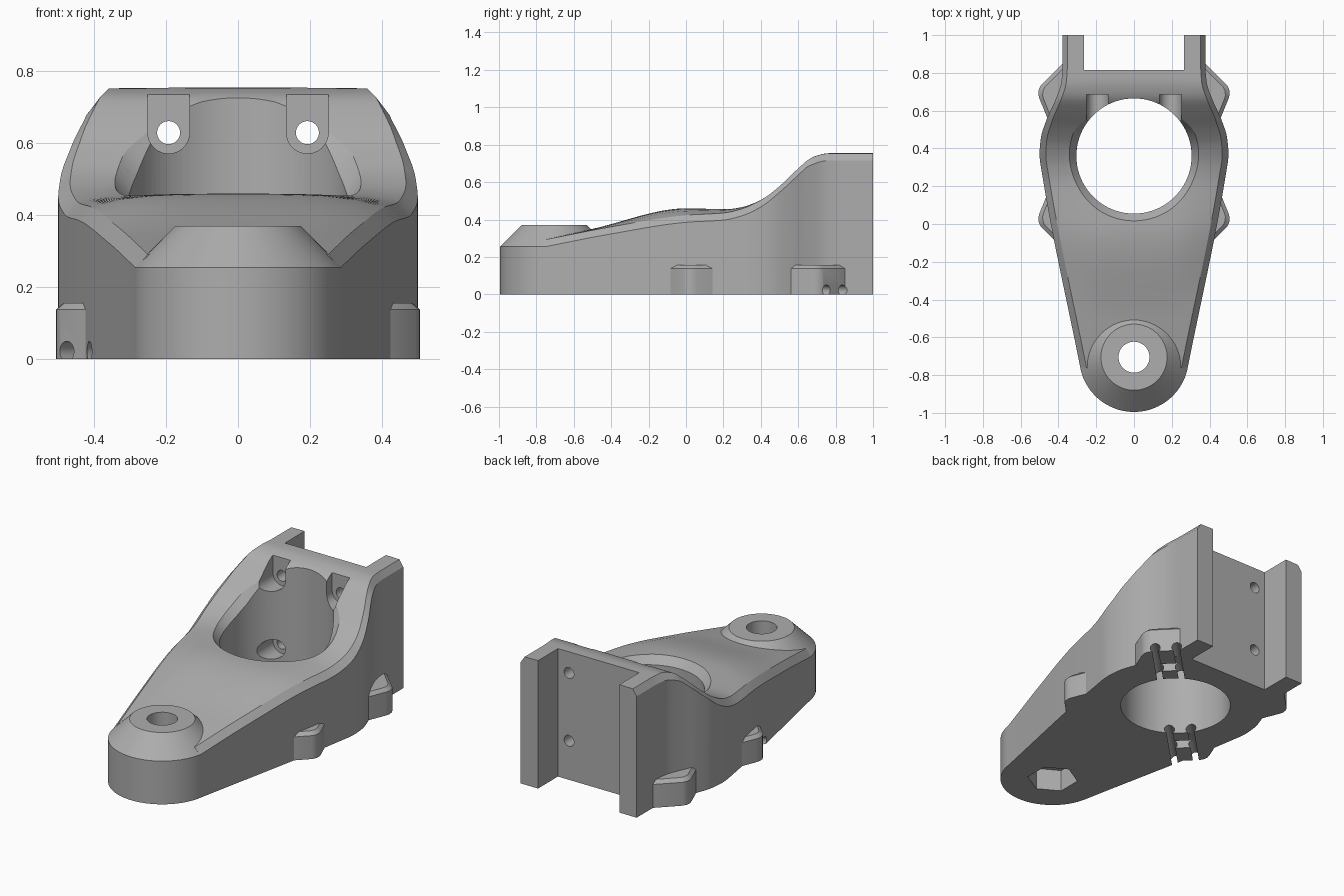
import bpy
import bmesh
from math import sin, cos, pi, radians, sqrt

cube = bpy.data.objects.get("Cube")
if cube:
    bpy.data.objects.remove(cube)

grey = bpy.data.materials.new("plain grey")
grey.use_nodes = True
GREY = (0.42, 0.42, 0.42, 1)
grey.diffuse_color = GREY
grey.node_tree.nodes["Principled BSDF"].inputs["Base Color"].default_value = GREY


def curve(points):
    """Smooth curve through the points that never overshoots them."""
    slope = [(b[1] - a[1]) / (b[0] - a[0]) for a, b in zip(points, points[1:])]
    tangent = [slope[0]]
    for a, b in zip(slope, slope[1:]):
        tangent.append(2 * a * b / (a + b) if a * b > 0 else 0)
    tangent.append(slope[-1])

    def value(y):
        i = 0
        while i < len(slope) - 1 and y > points[i + 1][0]:
            i += 1
        (start, low), (end, high) = points[i], points[i + 1]
        h = end - start
        u = min(max((y - start) / h, 0), 1)
        ease = u * u * (3 - 2 * u)
        return (low + (high - low) * ease + h * u * (1 - u) *
                (tangent[i] * (1 - u) - tangent[i + 1] * u))
    return value


def loft(name, rings):
    """Closed solid through rings of equal point count."""
    bm = bmesh.new()
    loops = [[bm.verts.new(p) for p in ring] for ring in rings]
    n = len(loops[0])
    for a, b in zip(loops, loops[1:]):
        for i in range(n):
            j = (i + 1) % n
            bm.faces.new((a[i], a[j], b[j], b[i]))
    bm.faces.new(loops[0])
    bm.faces.new(loops[-1])
    bmesh.ops.recalc_face_normals(bm, faces=bm.faces)
    mesh = bpy.data.meshes.new(name)
    bm.to_mesh(mesh)
    bm.free()
    mesh.materials.append(grey)
    obj = bpy.data.objects.new(name, mesh)
    bpy.context.collection.objects.link(obj)
    return obj


def circle(r, count=64, turn=0):
    return [(r * cos(turn + 2 * pi * i / count), r * sin(turn + 2 * pi * i / count))
            for i in range(count)]


def combine(target, tool, operation):
    mod = target.modifiers.new(operation.lower(), 'BOOLEAN')
    mod.operation = operation
    mod.solver = 'EXACT'
    mod.object = tool
    bpy.context.view_layer.objects.active = target
    bpy.ops.object.modifier_apply(modifier=mod.name)
    bpy.data.objects.remove(tool)


def cut(tool):
    combine(body, tool, 'DIFFERENCE')


def join(tool):
    combine(body, tool, 'UNION')


# Plan half-width, crown height and shoulder height along the length
width = curve([(-.762, .284), (.25, .484), (.37, .5), (.45, .494), (.55, .464),
               (.65, .419), (.75, .385), (.83, .378), (1, .378)])
crown = curve([(-1, .24), (-.5, .35), (0, .46), (.22, .461), (.3, .47), (.4, .505),
               (.5, .578), (.6, .673), (.68, .735), (.77, .755), (1, .755)])
shoulder = curve([(-.762, .253), (-.4, .323), (0, .385), (.2, .397), (.3, .42), (.4, .467),
                  (.5, .545), (.6, .637), (.66, .688), (.76, .715), (1, .715)])
NOSE = -.705
BORE_Y = .36
BORE_R = .305


# Main body: bevelled, slightly crowned sections from nose to back
def section(y):
    w, side, top = width(y), shoulder(y), crown(y)
    inner = w - .033 + .008 * min(max((y - .5) / .3, 0), 1)
    edge = min(top, side + .038)
    ring = [(-w, y, 0), (w, y, 0), (w, y, side)]
    for i in range(11):
        f = 1 - i / 5
        ring.append((inner * f, y, edge + (top - edge) * (1 - f ** 4)))
    return ring + [(-w, y, side)]


STEPS = 70
first = NOSE - .057
body = loft("bracket_body", [section(first + (1 - first) * i / STEPS) for i in range(STEPS + 1)])

# Round nose with conical boss
join(loft("nose_boss", [[(x, NOSE + y, z) for x, y in circle(r, 96)]
                        for r, z in ((.29, 0), (.29, .255), (.175, .37))]))


# Chamfered lugs on the diagonals of the bore
def diagonal(u, v, sx, sy):
    return sx * (u + v) / sqrt(2), BORE_Y + sy * (u - v) / sqrt(2)


half = [(.4, .21), (.567, .14), (.588, .128), (.605, .108), (.613, .085)]
outline = half + [(u, -v) for u, v in reversed(half)]
for sx in (-1, 1):
    for sy in (-1, 1):
        join(loft("side_lug", [
            [diagonal(.4 + (u - .4) * k, v * k, sx, sy) + (z,) for u, v in outline]
            for k, z in ((1, 0), (1, .138), (.9, .157))]))


# Rectangular channel in the back
def box(name, x, y0, y1, z0, z1):
    return loft(name, [[(-x, y0, z), (x, y0, z), (x, y1, z), (-x, y1, z)] for z in (z0, z1)])


cut(box("back_channel", .265, .815, 1.2, -.2, 1))


# Bore with a chamfered rim that follows the sloping top
def bore_ring(level):
    ring = []
    for x, y in circle(1, 96):
        fade = min(max((.75 - y) / .35, 0), 1)
        r = BORE_R + (.04 * fade if level > 1 else 0)
        top = crown(BORE_Y + y * r)
        z = (-.1, top - .045 * fade - .001, top + .002, 1)[level]
        ring.append((x * r, BORE_Y + y * r, z))
    return ring


cut(loft("bore", [bore_ring(i) for i in range(4)]))


# Screw holes through the back wall, with seats on the bore side
def along_y(name, shape, x, z, y0, y1):
    return loft(name, [[(x + a, y, z + b) for a, b in shape] for y in (y0, y1)])


seat = .058
slot = [(seat * cos(pi + pi * i / 24), seat * sin(pi + pi * i / 24)) for i in range(25)]
slot += [(seat, .3), (-seat, .3)]
for x in (-.193, .193):
    cut(along_y("slot_seat", slot, x, .63, BORE_Y, .685))
    cut(along_y("round_seat", circle(seat, 40), x, .23, .45, .685))
    for z in (.23, .63):
        cut(along_y("screw_hole", circle(.032, 32), x, z, .6, .9))

# Boss hole and hexagonal nut pocket beneath it
for name, shape, top in (("boss_hole", circle(.082, 48), 1),
                         ("nut_pocket", circle(.14, 6, radians(30)), .13)):
    cut(loft(name, [[(x, NOSE + y, z) for x, y in shape] for z in (-.1, top)]))

# Paired grooves and cross pocket under two opposite lugs
for s in (-1, 1):
    for v in (-.06, .06):
        cut(loft("groove", [[diagonal(u, v + a, s, s) + (.022 + b,) for a, b in circle(.028, 24)]
                            for u in (.2, .7)]))
    cut(loft("cross_pocket", [[diagonal(u, v, s, s) + (z,) for u, v in
                               ((.39, -.06), (.47, -.06), (.47, .06), (.39, .06))]
                              for z in (-.1, .05)]))

# Smooth curved walls, crisp edges
bpy.ops.object.select_all(action='DESELECT')
body.select_set(True)
bpy.context.view_layer.objects.active = body
bpy.ops.object.shade_smooth_by_angle(angle=radians(25))
